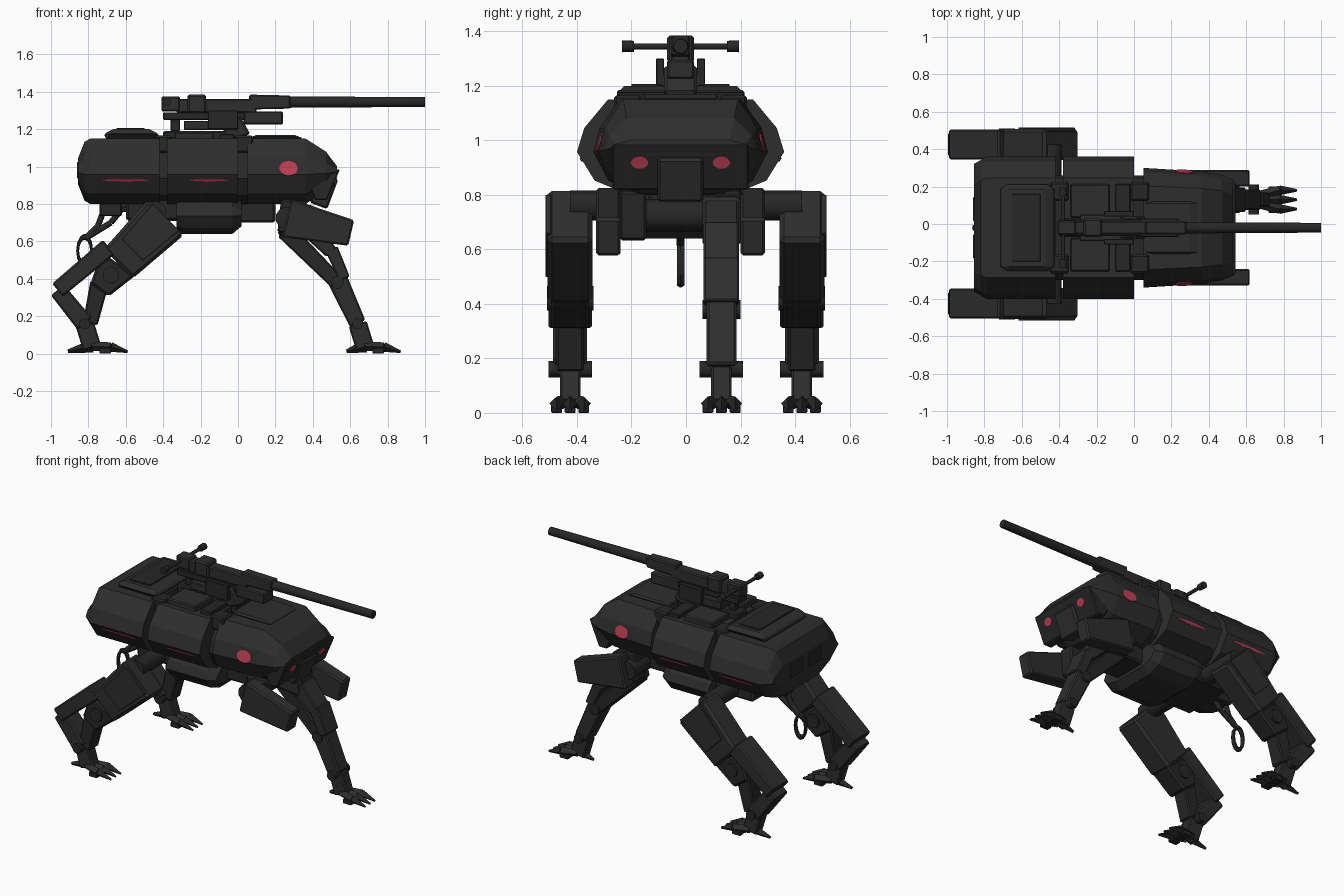
import bpy, bmesh, math
from mathutils import Vector, Matrix

if "Cube" in bpy.data.objects:
    bpy.data.objects.remove(bpy.data.objects["Cube"])


def material(name, red, green, blue):
    colour = (red, green, blue, 1)
    mat = bpy.data.materials.new(name)
    mat.use_nodes = True
    mat.diffuse_color = colour
    mat.node_tree.nodes["Principled BSDF"].inputs["Base Color"].default_value = colour
    return mat


ARMOUR = material("charcoal armour", 0.027, 0.027, 0.027)
DARK = material("dark joints", 0.02, 0.02, 0.02)
RED = material("red light", 0.5, 0.05, 0.09)

# Main levels, widths and centre line of the hull and gun
TOP, BOTTOM, WIDTH, MID = 1.15, 0.8, 0.38, -0.02
FRONT_WIDTH = 0.32
GUN = 1.345
SIDES = (-1, 1)


def finish(name, bm, mat):
    bmesh.ops.recalc_face_normals(bm, faces=bm.faces)
    mesh = bpy.data.meshes.new(name)
    bm.to_mesh(mesh)
    bm.free()
    mesh.materials.append(mat)
    ob = bpy.data.objects.new(name, mesh)
    bpy.context.scene.collection.objects.link(ob)
    return ob


def beam(name, start, end, start_width, end_width, depth, y=MID, mat=ARMOUR):
    """Tapered plate between two points of the x-z plane, centred on y."""
    start, end = Vector(start), Vector(end)
    across = (end - start).orthogonal().normalized() / 2
    corners = [start + across * start_width, start - across * start_width,
               end - across * end_width, end + across * end_width]
    bm = bmesh.new()
    near, far = [[bm.verts.new((p.x, y + side * depth / 2, p.y)) for p in corners] for side in SIDES]
    bm.faces.new(near)
    bm.faces.new(far)
    for i in range(len(corners)):
        bm.faces.new((near[i - 1], near[i], far[i], far[i - 1]))
    ob = finish(name, bm, mat)
    chamfer = ob.modifiers.new("chamfer", "BEVEL")
    chamfer.segments = 1
    chamfer.width = min(start_width, end_width, depth) / 10


def slab(name, back, front, z, height, depth, y=MID, mat=ARMOUR):
    beam(name, (back, z), (front, z), height, height, depth, y, mat)


def rod(name, start, end, radius, end_radius=None, sides=10, mat=DARK):
    start, end = Vector(start), Vector(end)
    axis = end - start
    bm = bmesh.new()
    bmesh.ops.create_cone(bm, cap_ends=True, segments=sides, radius1=radius,
                          radius2=end_radius or radius, depth=axis.length)
    turn = axis.to_track_quat("Z", "Y").to_matrix().to_4x4()
    bm.transform(Matrix.Translation(start.lerp(end, 0.5)) @ turn)
    ob = finish(name, bm, mat)
    for face in ob.data.polygons:
        face.use_smooth = sides > 6 and len(face.vertices) == 4


def pin(name, joint, inner, outer, radius):
    """Axle across a joint of the x-z plane."""
    rod(name, (joint.x, inner, joint.y), (joint.x, outer, joint.y), radius)


def light(name, centre, normal, along, length, height):
    """Thin elliptical plate lying on a surface."""
    z, x = Vector(normal).normalized(), Vector(along).normalized()
    basis = Matrix((x * length, z.cross(x) * height, z)).transposed().to_4x4()
    bm = bmesh.new()
    bmesh.ops.create_cone(bm, cap_ends=True, segments=14, radius1=1, radius2=1, depth=0.008)
    bm.transform(Matrix.Translation(centre) @ basis)
    finish(name, bm, RED)


HALF = [(0.5, 0), (0.83, 0.15), (1, 0.45), (0.93, 0.7), (0.7, 1)]
SECTION = HALF + [(-u, t) for u, t in reversed(HALF)]


def hull(name, stations, width, low=BOTTOM, high=TOP, mat=ARMOUR):
    """Faceted shell; each station is x with its share of the height and width."""
    bm = bmesh.new()
    rings = []
    for x, tall, wide in stations:
        rings.append([bm.verts.new((x, MID + width * wide * u,
                                    (low + high) / 2 + (high - low) * tall * (t - 0.5)))
                      for u, t in SECTION])
    for back, front in zip(rings, rings[1:]):
        for i in range(len(SECTION)):
            bm.faces.new((back[i - 1], back[i], front[i], front[i - 1]))
    bm.faces.new(rings[0])
    bm.faces.new(rings[-1])
    finish(name, bm, mat)


# Three armoured hull sections on an inner core
hull("hull_core", [(-0.6, 1, 1), (0.2, 1, 1)], 0.28, BOTTOM, 1.1, DARK)
hull("rear_hull", [(-0.855, 0.4, 0.9), (-0.82, 0.9, 0.95), (-0.79, 1, 1), (-0.42, 1, 1)], WIDTH)
hull("middle_hull", [(-0.38, 1, 1), (0, 1, 1)], WIDTH)
hull("front_hull", [(0.05, 1, 1), (0.36, 1, 0.94), (0.47, 0.6, 0.88), (0.53, 0.15, 0.8)], FRONT_WIDTH)
hull("belly", [(-0.33, 0.8, 1), (-0.3, 1, 1), (-0.03, 1, 1), (0.02, 0.6, 0.9)], 0.26, 0.64, 0.85)
slab("chest_block", 0, 0.2, 0.76, 0.12, 0.24, mat=DARK)
slab("pelvis_block", -0.6, -0.3, 0.78, 0.14, 0.36, mat=DARK)

# Face mask, snout and eyes
beam("face_mask", (0.445, 0.985), (0.445, 0.82), 0.2, 0.06, 0.5, mat=DARK)
beam("snout", (0.49, 0.95), (0.43, 0.79), 0.1, 0.1, 0.17)
for side in SIDES:
    light("eye", (0.518, MID + side * 0.15, 0.92), (0.9, 0, -0.4), (0, 1, 0), 0.032, 0.025)

# Side lights and slits
for side in SIDES:
    light("side_light", (0.27, MID + side * FRONT_WIDTH * 0.933, 0.99),
          (0.06, side, 0.22), (1, -0.06 * side, 0), 0.05, 0.04)
    for x, length in ((-0.6, 0.125), (-0.155, 0.105)):
        light("side_slit", (x, MID + side * WIDTH * 0.957, 0.93),
              (0, side, -0.6), (1, 0, 0), length, 0.008)

# Top hatches, rails and links between the sections
beam("rear_hatch", (-0.57, TOP), (-0.57, 1.2), 0.32, 0.24, 0.46)
slab("rear_hatch_panel", -0.65, -0.5, 1.2, 0.015, 0.36, mat=DARK)
slab("spine_rail", -0.4, 0.04, TOP, 0.08, 0.1, mat=DARK)
beam("front_top_plate", (0.2, TOP), (0.2, 1.17), 0.3, 0.2, 0.28)
for side in SIDES:
    y = MID + side * TOP / 8
    slab("middle_hatch", -0.34, -0.13, TOP, 0.07, 0.18, y)
    slab("middle_vent", -0.1, -0.02, TOP, 0.05, 0.18, y, DARK)
    for x in (-0.4, 0.03):
        slab("section_link", x - 0.05, x + 0.05, TOP - 0.03, 0.09, 0.1, y + side * 0.05, DARK)
    slab("rear_panel", -0.86, -0.84, 0.98, 0.1, 0.14, MID + side * 0.1, DARK)

# Gun: mount, receiver, barrel and side handles
beam("gun_mount", (0, TOP), (-0.04, 1.26), 0.14, 0.1, 0.12)
slab("gun_cradle", -0.29, 0, 1.22, 0.05, 0.14)
slab("gun_rail", -0.4, 0.1, 1.27, 0.04, 0.09, mat=DARK)
slab("gun_breech", -0.41, -0.31, 1.335, 0.08, 0.08)
slab("gun_grip", -0.36, -0.31, 1.23, 0.08, 0.04, mat=DARK)
slab("gun_receiver", -0.27, -0.17, 1.335, 0.1, 0.1)
slab("gun_body", -0.33, 0.1, 1.325, 0.075, 0.07)
slab("gun_lower_box", 0.03, 0.24, 1.26, 0.07, 0.1)
for side in SIDES:
    slab("gun_bracket", -0.16, 0, 1.25, 0.1, 0.03, MID + side * 0.075, DARK)
beam("gun_jacket", (0.06, GUN), (0.28, GUN), 0.08, 0.07, 0.07)
rod("barrel", (0.2, MID, GUN), (1, MID, GUN), 0.031, 0.026, 16)
for side in SIDES:
    bar_end = Vector((-0.38, MID + side * 0.17, GUN))
    rod("gun_handle_bar", (-0.38, MID, GUN), bar_end, 0.011)
    rod("handle_knob", bar_end, bar_end + Vector((0, side * 0.045, 0)), 0.02, 0.022, 8)


# Clawed foot shared by every leg
def foot(ankle, y, heel):
    sole = Vector((ankle.x + 0.04, 0.03))
    pin("ankle_pin", ankle, y - 0.08, y + 0.08, 0.03)
    beam("ankle", ankle, sole, 0.1, 0.1, 0.075, y)
    for spread in (-0.05, 0, 0.05):
        root = Vector((sole.x, y + spread / 2, 0.04))
        knuckle = Vector((sole.x + 0.1, y + spread, 0.035))
        rod("toe", root, knuckle, 0.025, sides=4, mat=ARMOUR)
        rod("claw", knuckle, knuckle + Vector((0.09, 0, -0.025)), 0.026, 0.007, 4)
        slab("toe_pad", sole.x + 0.04, knuckle.x, 0.015, 0.03, 0.04, y + spread, DARK)
    rod("heel_claw", (sole.x, y, 0.04), (sole.x - heel, y, 0.012), 0.035, 0.01, 4)


# Rear legs
hip, knee = Vector((-0.385, 0.73)), Vector((-0.64, 0.48))
hock, ankle = Vector((-0.965, 0.34)), Vector((-0.82, 0.16))
for side in SIDES:
    y = side * 0.425
    pin("hip_axle", Vector((-0.44, 0.76)), side * 0.1, y, 0.055)
    beam("thigh", hip, knee, 0.27, 0.22, 0.165, y)
    beam("thigh_cover", hip, hip.lerp(knee, 0.7), 0.2, 0.16, 0.02, y + side * 0.08)
    beam("knee_block", knee, (-0.74, 0.34), 0.22, 0.12, 0.14, y, DARK)
    beam("calf_plate", (-0.69, 0.57), hock, 0.1, 0.09, 0.16, y)
    beam("shank", hock, ankle, 0.09, 0.1, 0.125, y)
    beam("shin_strut", (-0.74, 0.38), ankle + Vector((0.03, 0)), 0.1, 0.08, 0.1, y, DARK)
    pin("knee_pin", knee + Vector((-0.04, -0.06)), y - 0.085, y + 0.085, 0.045)
    foot(ankle, y, 0.13)

# Shoulders on both sides
shoulder = Vector((0.26, 0.725))
for side in SIDES:
    y = MID + side * 0.265
    pin("shoulder_axle", shoulder, MID, y, 0.06)
    beam("shoulder_pad", shoulder, (0.605, 0.645), 0.21, 0.14, 0.09, y)
    beam("shoulder_bracket", (0.3, 0.82), (0.28, 0.64), 0.14, 0.14, 0.1, y - side * 0.09, DARK)

# Single front leg, left of the centre line
knee, ankle, y = Vector((0.53, 0.38)), Vector((0.64, 0.16)), 0.13
beam("front_upper_leg", (0.33, BOTTOM), (0.31, 0.62), 0.16, 0.2, 0.14, y)
beam("front_leg_strut", (0.25, 0.66), knee, 0.1, 0.08, 0.11, y, DARK)
beam("front_leg_plate", (0.38, 0.67), (0.5, 0.54), 0.1, 0.07, 0.13, y)
beam("front_leg_guard", (0.5, 0.56), (0.57, 0.4), 0.07, 0.06, 0.13, y)
beam("front_shin", knee + Vector((0, 0.02)), ankle, 0.11, 0.09, 0.11, y)
pin("front_knee_pin", knee, y - 0.07, y + 0.07, 0.035)
foot(ankle, y, 0.1)

# Hanging cable with a loop under the tail
path = [(-0.55, 0.78), (-0.72, 0.76), (-0.75, 0.68), (-0.81, 0.62), (-0.68, 0.7), (-0.6, BOTTOM)]
for (x, z), (next_x, next_z) in zip(path, path[1:]):
    rod("cable_link", (x, MID, z), (next_x, MID, next_z), 0.016)
slab("cable_clamp", -0.74, -0.62, 0.77, 0.07, 0.09, mat=DARK)
bpy.ops.mesh.primitive_torus_add(location=(-0.82, MID, 0.55), rotation=(math.pi / 2, 0, 0),
                                 major_segments=12, minor_segments=6,
                                 major_radius=0.075, minor_radius=0.016)
cable_loop = bpy.context.object
cable_loop.name = "cable_loop"
cable_loop.scale.x = 0.5
cable_loop.data.materials.append(DARK)
